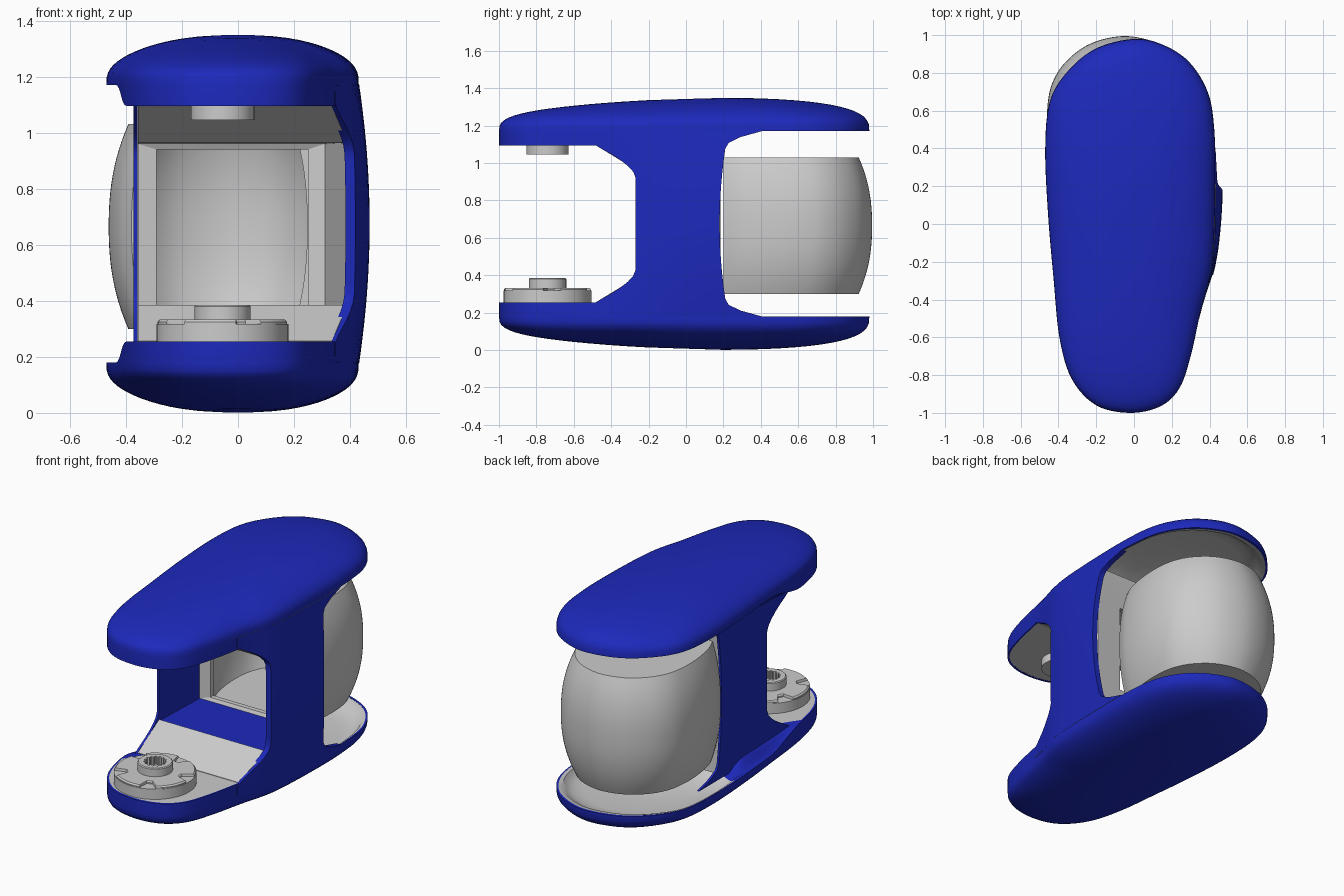
import bpy, bmesh, math

if "Cube" in bpy.data.objects:
    bpy.data.objects.remove(bpy.data.objects["Cube"])

H = 1.35          # total height, the body mirrors about H / 2
blue = bpy.data.materials.new("blue")
blue.diffuse_color = (0.012, 0.022, 0.5, 1)
blue.use_nodes = True
blue.node_tree.nodes["Principled BSDF"].inputs["Base Color"].default_value = blue.diffuse_color


def loft(name, rings, cap0=True, cap1=True, mat=None, blue_face=None, angle=35):
    """Skin closed rings with quads; optional end caps."""
    bm = bmesh.new()
    vs = [[bm.verts.new(p) for p in r] for r in rings]
    n = len(rings[0])
    for a, b in zip(vs, vs[1:]):
        for i in range(n):
            j = (i + 1) % n
            bm.faces.new((a[i], a[j], b[j], b[i]))
    if cap0:
        bm.faces.new(vs[0])
    if cap1:
        bm.faces.new(vs[-1])
    bmesh.ops.recalc_face_normals(bm, faces=bm.faces)
    if blue_face:
        for f in bm.faces:
            f.material_index = int(blue_face(f.calc_center_median()))
    me = bpy.data.meshes.new(name)
    bm.to_mesh(me)
    bm.free()
    if blue_face:
        me.materials.append(None)
        me.materials.append(blue)
    elif mat:
        me.materials.append(mat)
    ob = bpy.data.objects.new(name, me)
    bpy.context.collection.objects.link(ob)
    bpy.ops.object.select_all(action='DESELECT')
    ob.select_set(True)
    bpy.context.view_layer.objects.active = ob
    bpy.ops.object.shade_smooth_by_angle(angle=math.radians(angle))
    return ob


def spline(pts, k=6, closed=True):
    """Catmull-Rom through 2D points."""
    n, out = len(pts), []
    for i in range(n if closed else n - 1):
        idx = [(i + d) % n if closed else min(max(i + d, 0), n - 1) for d in (-1, 0, 1, 2)]
        p = [pts[j] for j in idx]
        for s in range(k):
            t = s / k
            out.append(tuple(0.5 * (2 * b + (c - a) * t + (2 * a - 5 * b + 4 * c - d) * t * t
                             + (3 * b - a - 3 * c + d) * t ** 3) for a, b, c, d in zip(*p)))
    return out if closed else out + [pts[-1]]


def ramp(a, b, v):
    t = min(max((v - a) / (b - a), 0), 1)
    return t * t * (3 - 2 * t)


def circle(r, z, n=60, cx=-0.055, cy=-0.74):
    f = r if callable(r) else (lambda i: r)
    return [(cx + f(i) * math.cos(math.tau * i / n), cy + f(i) * math.sin(math.tau * i / n), z)
            for i in range(n)]


# Plan outline of the two shells
plan = spline([(-.02, -1), (.14, -.965), (.24, -.87), (.30, -.7), (.355, -.45), (.415, -.2),
               (.43, .2), (.425, .5), (.39, .7), (.29, .86), (.15, .95), (0, .98), (-.2, .93),
               (-.35, .81), (-.445, .65), (-.47, .4), (-.455, .05), (-.425, -.3), (-.395, -.6),
               (-.33, -.82), (-.2, -.96)])


def edge(x, y):      # rim height of the upper shell, raised along the left hand recess
    t = max(ramp(-.1, .2, y), ramp(-.6, -.2, y) * ramp(-.35, -.43, x))
    return 1.095 + .075 * t


def crown(x, y):
    return 1.35 - .04 * ramp(.3, -1.0, y) - .22 * x * x


def shell_rings():
    rings = []
    for k in range(1, 17):
        a = math.pi / 2 * k / 16
        s, h = math.sin(a) ** (2 / 2.9), max(math.cos(a), 0) ** (2 / 2.9)
        rings.append([(x * s, y * s, 1.172 + (crown(x * s, y * s) - 1.172) * h) for x, y in plan])
    rings.append([(x, y, edge(x, y)) for x, y in plan])
    rings.append([(x * .98, y * .985, edge(x, y)) for x, y in plan])
    return rings


def lining_rings():
    rings = []
    for s, d in ((.985, 0), (.95, .1), (.92, .5), (.87, .85), (.8, 1), (.6, 1), (.3, 1), (.02, 1)):
        rings.append([(x * s, y * s, edge(x * s, y * s) + .001 + d * .06 * ramp(0, .3, y * s))
                      for x, y in plan])
    return rings


def recess(c):       # blue floor of the hand recess on the left
    return c.x < -.2 and -1.45 < c.y / abs(c.x) < .4


# Upper and lower shells with their grey linings and the sloped ends of the tunnel
for side, flip in (("upper", False), ("lower", True)):
    m = lambda rs: [[(x, y, H - z if flip else z) for x, y, z in r] for r in rs]
    loft(side + "_shell", m(shell_rings()), True, False, blue, angle=50)
    loft(side + "_lining", m(lining_rings()), False, True, blue_face=recess)
    loft(side + "_tunnel_slope", m([[(-.357, y, 1.16), (x1, y, 1.16), (x1, y, z), (-.357, y, z)]
                                    for y, x1, z in ((-.48, .335, 1.093), (-.27, .39, .965))]))


# Side walls with C-shaped front and back edges
def wall(name, outer, thick, blue_face=None):
    rings = []
    for i in range(33):
        z = .18 + .99 * i / 32
        a = abs(z - H / 2)
        yf = -.27 - .23 * min(max((a - .25) / .175, 0), 1) ** 1.6
        yr = .18 + .03 * (a / .4) ** 2 + .2 * max(0, (a - .41) / .09) ** 2
        ys = [yf + (yr - yf) * j / 10 for j in range(11)]
        rings.append([(outer(y, a), y, z) for y in ys]
                     + [(outer(y, a) - thick, y, z) for y in reversed(ys)])
    loft(name, rings, mat=blue, blue_face=blue_face)


right_edge = [p for p in plan if p[0] > .2]


def right_x(y, a):
    x = .43
    for p, q in zip(right_edge, right_edge[1:]):
        if p[1] <= y <= q[1]:
            x = p[0] + (q[0] - p[0]) * (y - p[1]) / (q[1] - p[1])
    return x + .001 + .039 * (1 - (a / .5) ** 2) * ramp(-.6, .2, y)


# the right wall is blue outside and grey on its inner face
wall("right_wall", right_x, .035, lambda c: c.x > right_x(c.y, abs(c.z - H / 2)) - .027)
wall("left_wall", lambda y, a: -.359, .014)

# Tunnel lining through the middle, with a window frame at its back
sections = [(-.268, -.357, .39, .375, .965), (.13, -.357, .31, .365, .96),
            (.14, -.29, .25, .385, .94), (.17, -.29, .25, .385, .94), (.185, -.36, .43, .2, 1.15)]
loft("tunnel_lining", [[(x0, y, z0), (x1, y, z0), (x1, y, z1), (x0, y, z1)]
                       for y, x0, x1, z0, z1 in sections], False, False,
     blue_face=lambda c: c.y < .12 and (c.x < -.3 or c.z < .4), angle=20)

# Hollow barrel-shaped drum at the back, open towards the tunnel
half = [(.33, .2), (.375, .3), (.405, .45), (.41, .6), (.385, .74), (.31, .86), (.18, .955), (0, .995)]
drum_plan = spline(half + [(-x, y) for x, y in half[-2::-1]], 6, False)


def drum_ring(t, inset):
    f, g = 1 - .17 * abs(t) ** 2.3, 1 - .09 * abs(t) ** 2.3
    z = H / 2 - .01 + t * .365
    ring = lambda k, pts: [(-.05 + x * f * k, .2 + (y - .2) * g * k, z) for x, y in pts]
    return ring(1, drum_plan) + ring(1 - inset, drum_plan[::-1])


loft("drum", [drum_ring(i / 12, .1) for i in range(-12, 13)])
for name, z0, z1 in (("drum_floor", .30, .34), ("drum_roof", .99, 1.03)):
    ring = lambda z: [(-.05 + x * .8, .201 + (y - .2) * .89, z) for x, y in drum_plan]
    loft(name, [ring(z0), ring(z1)])

# Lobed wheel, splined hub and the boss opposite it
loft("wheel_base", [circle(.235, .25), circle(.235, .318)])
lobes = lambda i: .165 if i % 12 in (0, 1, 2) else .232
loft("wheel_lobes", [circle(lobes, .30), circle(lobes, .325),
                     circle(lambda i: lobes(i) - .008, .333)])
spline_r = lambda i: .066 if i % 4 < 2 else .056
loft("hub", [circle(.1, .32), circle(.1, .38), circle(.095, .385), circle(spline_r, .385),
             circle(spline_r, .335)])
loft("upper_boss", [circle(.113, 1.12), circle(.113, 1.045), circle(.06, 1.045), circle(.06, 1.08)])
